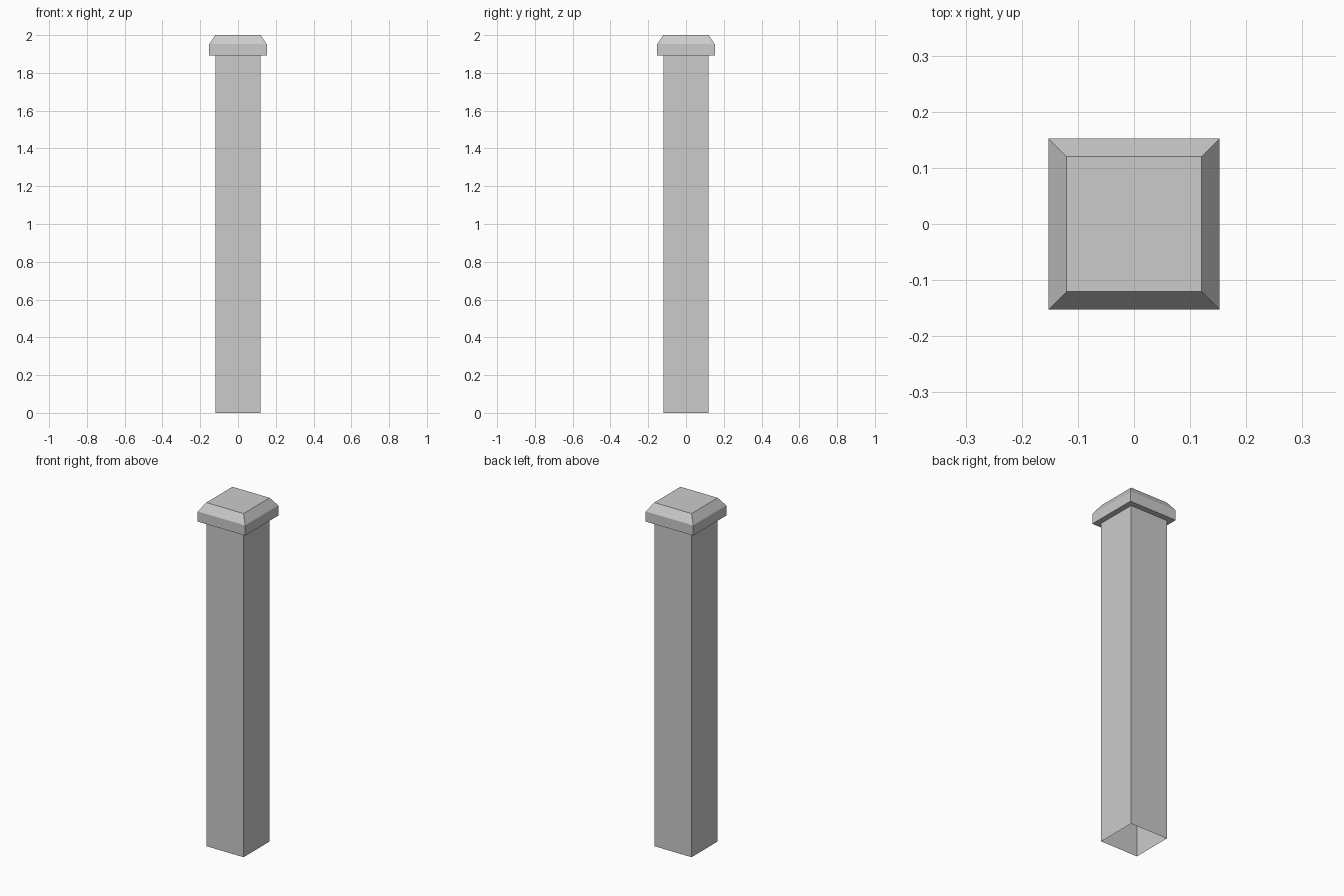
import bpy
import bmesh

if "Cube" in bpy.data.objects:
    bpy.data.objects.remove(bpy.data.objects["Cube"], do_unlink=True)

POST, CAP = 0.12, 0.1525   # half widths

stone = bpy.data.materials.new("light_grey")
stone.use_nodes = True
colour = (0.6, 0.6, 0.6, 1)
stone.diffuse_color = colour
stone.node_tree.nodes["Principled BSDF"].inputs["Base Color"].default_value = colour


def square_loft(name, profile, close_top=False):
    """Skin square rings of (half width, height), bottom left open."""
    bm = bmesh.new()
    rings = [[bm.verts.new((sx * h, sy * h, z))
              for sx, sy in ((-1, -1), (1, -1), (1, 1), (-1, 1))]
             for h, z in profile]
    for low, high in zip(rings, rings[1:]):
        for i in range(4):
            j = (i + 1) % 4
            bm.faces.new((low[i], low[j], high[j], high[i]))
    if close_top:
        bm.faces.new(rings[-1])
    mesh = bpy.data.meshes.new(name)
    bm.to_mesh(mesh)
    bm.free()
    mesh.materials.append(stone)
    obj = bpy.data.objects.new(name, mesh)
    bpy.context.collection.objects.link(obj)
    return obj


# Hollow shaft, open at the foot
square_loft("post_shaft", [(POST, 0), (POST, 1.893)])

# Overhanging cap: underside lip, upright band, sloped shoulder, flat top
square_loft("post_cap", [(POST, 1.893), (CAP, 1.893), (CAP, 1.952), (POST, 2)],
            close_top=True)
